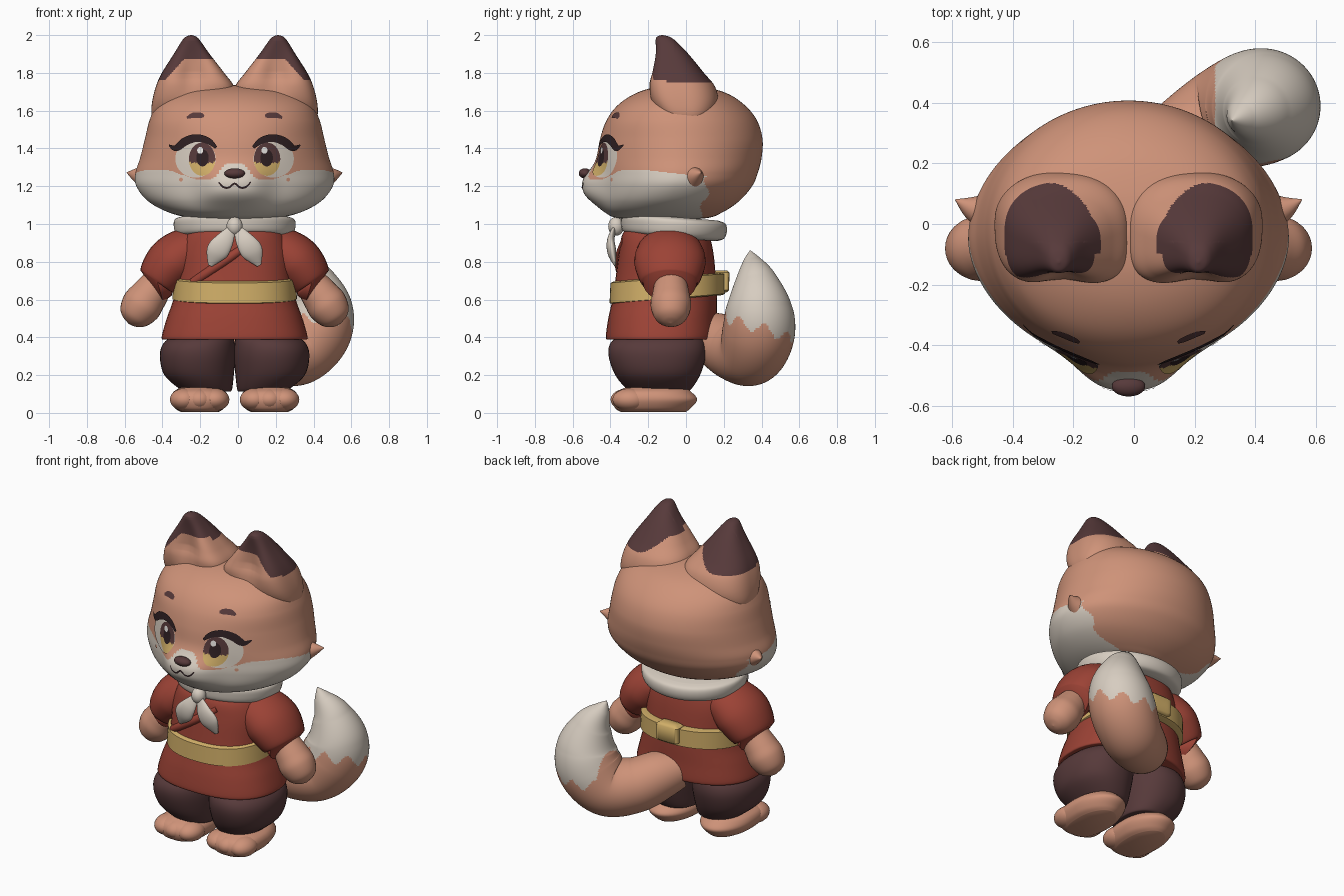
import bpy, bmesh, math
from math import sin, cos, exp, pi
from mathutils import Vector
from mathutils.bvhtree import BVHTree

if bpy.data.objects.get("Cube"):
    bpy.data.objects.remove(bpy.data.objects["Cube"])

SHIFT = Vector((-0.018, 0, 0))   # the body sits slightly aside to balance the tail


def material(name, *rgb):
    m = bpy.data.materials.new(name)
    m.use_nodes = True
    m.diffuse_color = (*rgb, 1)
    m.node_tree.nodes["Principled BSDF"].inputs["Base Color"].default_value = (*rgb, 1)
    return m


fur = material("orange fur", .62, .29, .19)
cream = material("cream", .68, .61, .53)
red = material("red cloth", .33, .055, .036)
brown = material("dark brown", .095, .042, .043)
gold = material("gold", .64, .43, .14)
black = material("lash black", .027, .014, .016)
white = material("eye shine", .9, .88, .85)


def clamp(v):
    return max(0, min(1, v))


def spline(rows, n):
    """Catmull-Rom through rows of numbers, n steps per span."""
    out = []
    for i in range(len(rows) - 1):
        a, b, c, d = (rows[max(0, min(len(rows) - 1, i + k))] for k in (-1, 0, 1, 2))
        for s in range(n):
            t = s / n
            out.append([q + t / 2 * (r - p + t * (2*p - 5*q + 4*r - e + t * (3*(q - r) + e - p)))
                        for p, q, r, e in zip(a, b, c, d)])
    return out + [list(rows[-1])]


def mesh(name, verts, faces, mats, rule=None, plate=False):
    bm = bmesh.new()
    vs = [bm.verts.new(v) for v in verts]
    for f in faces:
        bm.faces.new([vs[i] for i in f])
    bmesh.ops.recalc_face_normals(bm, faces=bm.faces[:])
    for f in bm.faces:
        if rule:
            f.material_index = int(rule(f.calc_center_median()))
        if plate and f.normal.y > 0:
            f.normal_flip()
    bmesh.ops.translate(bm, verts=bm.verts[:], vec=SHIFT)
    me = bpy.data.meshes.new(name)
    bm.to_mesh(me)
    bm.free()
    for m in mats:
        me.materials.append(m)
    me.shade_smooth()
    me.set_sharp_from_angle(angle=math.radians(50))
    bpy.context.scene.collection.objects.link(bpy.data.objects.new(name, me))


def loft(name, rings, mats, rule=None):
    n = len(rings[0])
    verts = [p for r in rings for p in r]
    faces = [(i*n + j, i*n + (j + 1) % n, (i + 1)*n + (j + 1) % n, (i + 1)*n + j)
             for i in range(len(rings) - 1) for j in range(n)]
    faces += [tuple(range(n)), tuple(range(len(verts) - n, len(verts)))]
    mesh(name, verts, faces, mats, rule)
    return verts, faces


def stack(name, rows, mats, rule=None, seg=48, n=6, cx=0, p=2, back=2, tilt=0, warp=None):
    """Horizontal rings: z, half width, front y, back y, [front exponent, centre x]."""
    rings = []
    for z, w, yf, yb, *more in spline(rows, n):
        front = more[0] if more else p
        x0 = more[1] if len(more) > 1 else cx
        ring = []
        for j in range(seg):
            a = 2 * pi * (j + .5) / seg
            c, s = cos(a), sin(a)
            k = 2 / (front if s < 0 else back)
            y = (yf + yb) / 2 + (yb - yf) / 2 * math.copysign(abs(s) ** k, s)
            v = Vector((x0 + w * math.copysign(abs(c) ** k, c), y, z + tilt * (y + .1)))
            ring.append(warp(v) if warp else v)
        rings.append(ring)
    return loft(name, rings, mats, rule)


def tube(name, rows, mats, rule=None, seg=28, n=8, wide=1):
    """Round rings along a path of x, y, z, radius; wide stretches them in depth."""
    pts = spline(rows, n)
    rings = []
    for i, (x, y, z, r) in enumerate(pts):
        t = Vector(pts[min(i + 1, len(pts) - 1)][:3]) - Vector(pts[max(i - 1, 0)][:3])
        u = t.cross(Vector((0, 1, 0))).normalized()
        v = u.cross(t).normalized()
        r = max(r, .002)
        rings.append([Vector((x, y, z)) + r * (cos(a) * u + wide * sin(a) * v)
                      for a in (2 * pi * j / seg for j in range(seg))])
    loft(name, rings, mats, rule)


def ball(name, centre, radii, mats, steps=16):
    cz, rz = centre[2], radii[2]
    rows = []
    for i in range(steps + 1):
        a = pi * i / steps
        q = max(sin(a), .01)
        rows.append((cz - rz * cos(a), radii[0] * q, centre[1] - radii[1] * q, centre[1] + radii[1] * q))
    stack(name, rows, mats, seg=28, n=1, cx=centre[0])


# Head: wide cheeks, broad snout bump
def snout(v):
    if v.y < 0:
        v.y -= .08 * exp(-(abs(v.x) / .18) ** 3.5 - (abs(v.z - 1.2) / .1) ** 2.5)
    return v


def cream_face(c):
    ax = abs(c.x)
    edge = 1.235 + .085 * exp(-(ax / .09) ** 4) + .05 * clamp((ax - .2) / .15) - .03 * clamp((c.y + .2) * 4)
    return c.z < edge and c.y < .11 - .35 * clamp(1.15 - c.z) + .015 * sin(c.z * 50)


head_rows = [
    (1.02, .01, -.15, -.13, 2), (1.03, .21, -.35, .1, 2), (1.06, .345, -.42, .19, 2),
    (1.12, .457, -.458, .28, 1.9), (1.2, .52, -.47, .35, 1.83), (1.27, .525, -.47, .38, 1.83),
    (1.35, .5, -.47, .4, 1.88), (1.45, .475, -.455, .405, 1.97), (1.55, .45, -.42, .375, 2.1),
    (1.63, .41, -.36, .31, 2.1), (1.69, .33, -.27, .22, 2), (1.725, .2, -.16, .1, 2),
    (1.735, .01, -.04, -.02, 2)]
skin = BVHTree.FromPolygons(*stack("head", head_rows, [fur, cream], cream_face, seg=220, n=14, warp=snout))


# Painted face details: thin plates laid on the head
def on_face(x, z, lift):
    hit = skin.ray_cast(Vector((x, -2, z)), Vector((0, 1, 0)))[0]
    return Vector((x, (hit.y if hit else -.4) - lift, z))


def disc(name, x, z, rx, rz, mats, lift, rule=None, seg=40, n=8):
    verts = [on_face(x, z, lift)]
    verts += [on_face(x + rx * k / n * cos(2 * pi * j / seg), z + rz * k / n * sin(2 * pi * j / seg), lift)
              for k in range(1, n + 1) for j in range(seg)]
    faces = [(0, 1 + j, 1 + (j + 1) % seg) for j in range(seg)]
    faces += [(1 + k*seg + j, 1 + k*seg + (j + 1) % seg, 1 + (k + 1)*seg + (j + 1) % seg, 1 + (k + 1)*seg + j)
              for k in range(n - 1) for j in range(seg)]
    mesh(name, verts, faces, mats, rule, plate=True)


def stroke(name, rows, mat, lift, side=1):
    """Band of x, z, width."""
    pts = spline(rows, 8)
    verts, faces = [], []
    for i, (x, z, w) in enumerate(pts):
        a, b = pts[max(i - 1, 0)], pts[min(i + 1, len(pts) - 1)]
        d = Vector((a[1] - b[1], b[0] - a[0])).normalized() * w
        verts += [on_face(side * (x + d.x * k), z + d.y * k, lift) for k in (-.5, -.17, .17, .5)]
    for i in range(len(pts) - 1):
        faces += [(4*i + k, 4*i + k + 1, 4*i + k + 5, 4*i + k + 4) for k in range(3)]
    mesh(name, verts, faces, [mat], plate=True)


for s, side in ((-1, "right"), (1, "left")):
    disc(side + "_eye_white", s * .207, 1.345, .107, .1, [cream], .004)
    disc(side + "_iris", s * .172, 1.343, .07, .088, [brown, gold], .006, lambda c: c.z < 1.325, n=16)
    disc(side + "_pupil", s * .17, 1.35, .033, .045, [black], .0075)
    disc(side + "_eye_shine", s * .17 - .012, 1.39, .016, .018, [white], .009)
    disc(side + "_freckle", s * .284, 1.235, .01, .01, [fur], .004)
    stroke(side + "_lash", [(.098, 1.405, .015), (.14, 1.44, .034), (.2, 1.455, .04), (.26, 1.438, .044),
                            (.31, 1.402, .034), (.348, 1.418, .006)], black, .0095, s)
    stroke(side + "_brow", [(.162, 1.57, .014), (.18, 1.575, .028), (.22, 1.575, .028), (.252, 1.562, .012)],
           brown, .005, s)
stroke("mouth", [(-.085, 1.222, .006), (-.06, 1.196, .01), (-.03, 1.193, .01), (0, 1.214, .01),
                 (.03, 1.193, .01), (.06, 1.196, .01), (.085, 1.222, .006)], black, .004)
ball("nose", (0, -.535, 1.268), (.055, .033, .027), [brown])


# Ears: flat upright front with a shallow hollow, sloping back, dark tips
def ear_tip(c):
    ax = abs(c.x)
    back = 1.75 + .1 * clamp((.28 - ax) / .16) ** 2
    front = 1.87 - .11 * clamp((ax - .27) / .1)
    return c.z > (front if c.y < -.1 and c.z < 1.9 else back)


def hollow(v):
    if v.y < -.06:
        v.y += .045 * exp(-((abs(v.x) - .22) / .07) ** 2) * clamp((v.z - 1.64) * 6) * clamp((1.97 - v.z) * 5)
    return v


for s, side in ((-1, "right"), (1, "left")):
    ears = [(1.52, .2, -.1, .11, 2.8, .22), (1.58, .222, -.145, .155, 3.2, .218),
            (1.65, .22, -.185, .172, 3.4, .216), (1.73, .206, -.2, .152, 3.6, .21),
            (1.8, .165, -.19, .095, 3.6, .22), (1.9, .095, -.172, .013, 3.2, .227),
            (1.965, .052, -.162, -.05, 2.4, .23), (1.99, .03, -.155, -.085, 2, .23),
            (2, .004, -.13, -.122, 2, .23)]
    stack(side + "_ear", [(*r[:5], s * r[5]) for r in ears], [fur, brown], ear_tip,
          seg=130, n=17, back=2.35, warp=hollow)
    tube(side + "_cheek_tuft", [(s * .46, .035, 1.245, .07), (s * .52, .055, 1.26, .038),
                                (s * .57, .08, 1.272, .002)], [fur])

# Shirt with wrapped lapel, belt and back pouch
stack("shirt", [(.388, .37, -.41, .15), (.4, .387, -.425, .167), (.5, .36, -.412, .165), (.6, .325, -.39, .165),
                (.7, .31, -.375, .16), (.85, .3, -.355, .145), (.95, .26, -.335, .12), (1, .2, -.28, .08)],
      [red], p=2.4, back=2.3)
tube("lapel", [(.1, -.322, .91, .022), (-.03, -.352, .82, .025), (-.14, -.343, .745, .025),
               (-.22, -.31, .69, .024)], [red])
stack("belt", [(.6, .32, -.39, .19), (.606, .33, -.405, .207), (.712, .325, -.4, .207), (.719, .31, -.38, .18)],
      [gold], n=1, p=2.4, back=2.3, tilt=.08, seg=72)
stack("belt_pouch", [(.638, .06, .16, .215), (.65, .078, .15, .228), (.742, .078, .15, .23), (.755, .06, .16, .217)],
      [gold], n=1, p=6, back=6)

# Neck scarf with knot and two tails
stack("scarf", [(.93, .27, -.3, .16), (.945, .308, -.335, .2), (.985, .322, -.345, .217), (1.025, .318, -.34, .21),
                (1.04, .28, -.3, .17)], [cream], tilt=-.08)
ball("scarf_knot", (0, -.37, .988), (.043, .042, .05), [cream])

for s, side in ((-1, "right"), (1, "left")):
    tube(side + "_scarf_tail", [(s * .012, -.38, .98, .02), (s * .055, -.398, .91, .05), (s * .095, -.392, .85, .057),
                                (s * .13, -.375, .78, .012)], [cream], wide=.4)
    # Arms
    tube(side + "_sleeve", [(s * .14, -.085, .85, .11), (s * .24, -.085, .85, .132), (s * .33, -.085, .79, .142),
                            (s * .405, -.085, .695, .115), (s * .395, -.085, .705, .085)], [red], wide=1.33)
    tube(side + "_arm", [(s * .35, -.08, .75, .08), (s * .41, -.08, .68, .088), (s * .455, -.08, .62, .1),
                         (s * .495, -.08, .565, .107), (s * .535, -.08, .51, .085),
                         (s * .555, -.08, .482, .045), (s * .562, -.08, .473, .002)], [fur])
    # Legs and feet
    legs = [(.112, .12, -.28, 0, .148), (.122, .136, -.31, .025, .15), (.2, .184, -.375, .075, .188),
            (.3, .2, -.41, .105, .196), (.37, .188, -.4, .1, .188), (.42, .15, -.34, .07, .16)]
    stack(side + "_trouser_leg", [(*r[:4], 2.2, s * r[4]) for r in legs], [brown], back=2.2)
    stack(side + "_foot", [(.005, .1, -.345, 0), (.025, .13, -.375, .025), (.07, .152, -.39, .06),
                           (.11, .14, -.37, .03), (.135, .1, -.32, 0)], [fur], cx=s * .185, p=2.8)
    for k in (-1, 0, 1):
        ball(side + "_toe", (s * .185 + k * .08, -.295 - .01 * (k == 0), .07), (.078, .095, .06), [fur], 12)


# Tail: swings out to the left and curls up to a cream tip
def tail_tip(c):
    zig = .03 * sin(9 * math.atan2(c.y - .38, c.x - .42))
    return c.x > .285 and c.z > .46 - .3 * (c.y - .35) + zig


tube("tail", [(.01, .08, .42, .115), (.09, .165, .385, .145), (.2, .26, .33, .163), (.33, .345, .325, .18),
              (.425, .385, .43, .192), (.45, .385, .56, .175), (.42, .37, .7, .115), (.37, .35, .8, .052),
              (.34, .34, .86, .002)], [fur, cream], tail_tip, seg=120, n=20)
